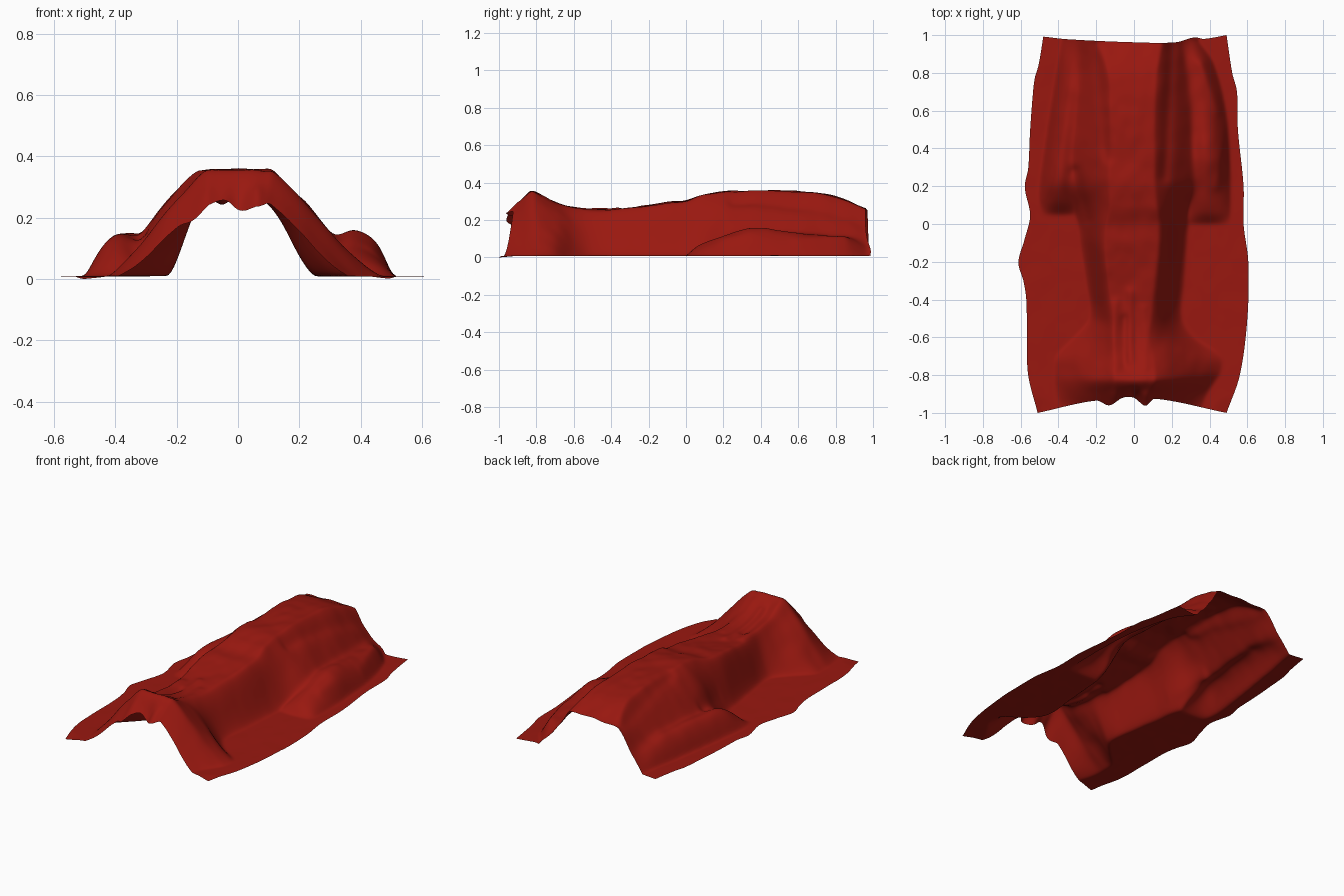
import bpy, bmesh, math
from mathutils import Vector, noise

if "Cube" in bpy.data.objects:
    bpy.data.objects.remove(bpy.data.objects["Cube"])


def curve(pts, t):
    """Smooth (Hermite) interpolation through (t, value...) points."""
    if t <= pts[0][0]:
        return pts[0][1:]
    if t >= pts[-1][0]:
        return pts[-1][1:]
    i = next(k for k in range(len(pts) - 1) if pts[k + 1][0] >= t)
    a, b = pts[i], pts[i + 1]
    p, n = pts[max(i - 1, 0)], pts[min(i + 2, len(pts) - 1)]
    d = b[0] - a[0]
    s = (t - a[0]) / d
    out = []
    for k in range(1, len(a)):
        m0 = (b[k] - p[k]) / (b[0] - p[0]) * d
        m1 = (n[k] - a[k]) / (n[0] - a[0]) * d
        out.append((2*s**3 - 3*s*s + 1)*a[k] + (s**3 - 2*s*s + s)*m0
                   + (3*s*s - 2*s**3)*b[k] + (s**3 - s*s)*m1)
    return out


# sheet outline: side edges by y, end edges by x
LEFT = [(-1, -.51), (-.8, -.56), (-.6, -.567), (-.4, -.57), (-.3, -.585), (-.2, -.612),
        (-.08, -.58), (.05, -.55), (.2, -.578), (.3, -.56), (.5, -.55), (.7, -.535),
        (.78, -.525), (.85, -.505), (1, -.48)]
RIGHT = [(-1, .49), (-.8, .56), (-.5, .60), (-.2, .605), (0, .58), (.2, .58),
         (.5, .55), (.7, .545), (.8, .52), (1, .49)]
FRONT = [(-.51, -1), (-.2, -.935), (-.13, -.96), (-.06, -.92), (0, -.92),
         (.06, -.962), (.11, -.925), (.49, -1)]
BACK = [(-.48, .992), (-.35, .978), (0, .962), (.22, .962), (.32, .988), (.37, .98), (.49, 1)]

# covered form by y: height, left crest, left foot, right crest, right foot
FORM = [(-.96, .205, .09, .39, .09, .36),
        (-.90, .270, .10, .41, .10, .385),
        (-.83, .348, .10, .42, .11, .43),
        (-.78, .325, .10, .42, .11, .46),
        (-.70, .277, .10, .41, .10, .455),
        (-.60, .253, .11, .31, .08, .32),
        (-.50, .242, .12, .23, .09, .255),
        (-.30, .252, .14, .25, .11, .265),
        (-.10, .284, .16, .28, .13, .28),
        (.00, .292, .15, .295, .13, .29),
        (.10, .328, .13, .34, .12, .32),
        (.25, .345, .13, .45, .11, .43),
        (.60, .344, .13, .42, .11, .42),
        (.80, .317, .14, .395, .12, .375),
        (.96, .250, .20, .375, .15, .32)]
# arm ridges by y: centre x, height, half width
ARM_L = [(.05, -.39, 0, .10), (.12, -.39, .065, .11), (.22, -.39, .125, .105),
         (.4, -.37, .14, .10), (.7, -.33, .13, .095), (.97, -.29, .07, .09)]
ARM_R = [(0, .38, 0, .12), (.06, .39, .05, .12), (.18, .385, .095, .125),
         (.35, .38, .148, .125), (.6, .36, .12, .125), (.85, .32, .10, .10), (.97, .27, .05, .07)]
# soft folds: x0, y0, x1, y1, width, height
FOLDS = [(-.10, -.42, -.12, -.78, .025, .012), (-.02, -.36, -.02, -.72, .020, .012),
         (.05, -.45, .06, -.76, .025, .010), (-.05, -.50, -.05, -.76, .020, -.012),
         (.06, -.97, .06, -.91, .028, .025), (0, -.97, 0, -.91, .030, -.03),
         (-.12, -.97, -.11, -.91, .030, .015),
         (-.20, .95, -.14, .35, .030, -.014), (.20, .95, .16, .25, .030, -.016),
         (-.31, .28, -.25, .02, .025, -.02),
         (.45, .60, .36, .85, .025, .015), (.44, .20, .50, .55, .025, .012)]


def smax(a, b, k=.06):
    h = max(k - abs(a - b), 0) / k
    return max(a, b) + h*h*min(k, a, b)*.25


def height(x, y):
    h, lt, lf, rt, rf = curve(FORM, y)
    top, foot = (lt, lf) if x < 0 else (rt, rf)
    s = min(max((foot - abs(x)) / (foot - top), 0), 1)
    # straight slopes over feet and torso, rounder along the legs
    lin = curve([(-.7, .7), (-.5, .45), (0, .45), (.2, .7)], y)[0]
    body = h * (lin*s + (1 - lin)*s*s*(3 - 2*s))
    arm = 0
    for ridge in (ARM_L, ARM_R):
        cx, ah, w = curve(ridge, y)
        t = abs(x - cx) / w
        if t < 1:
            arm = max(arm, ah * (1 - t*t))
    z = smax(body, arm) if arm > 0 else body
    lift = min(z / .12, 1)
    for x0, y0, x1, y1, w, a in FOLDS:
        d = Vector((x1 - x0, y1 - y0))
        q = Vector((x - x0, y - y0))
        t = min(max(q.dot(d) / d.length_squared, 0), 1)
        z += a * lift * math.exp(-((q - d*t).length / w)**2)
    # light cloth wrinkling
    n = noise.noise(Vector((x*7, y*6, 2.3))) + .5*noise.noise(Vector((x*15, y*12, 7.1)))
    z += n * (.002 + .007*lift)
    return max(z + .009, .006)


# draped sheet: grid fitted to the outline, lifted over the form
NX, NY = 130, 190
bm = bmesh.new()
rows = []
for j in range(NY + 1):
    v = j / NY
    row = []
    for i in range(NX + 1):
        u = i / NX
        y0 = 2*v - 1
        l, r = curve(LEFT, y0)[0], curve(RIGHT, y0)[0]
        x = l + (r - l)*u
        f, b = curve(FRONT, x)[0], curve(BACK, x)[0]
        y = f + (b - f)*v
        # front corners dip to the ground
        dip = min(math.hypot(abs(x) - .5, y + 1) / .08, 1)
        row.append(bm.verts.new((x, y, height(x, y) * dip)))
    rows.append(row)
for j in range(NY):
    for i in range(NX):
        bm.faces.new((rows[j][i], rows[j][i+1], rows[j+1][i+1], rows[j+1][i]))

# relax the cloth a little, inside the hem only
inner = [p for p in bm.verts if not p.is_boundary]
for _ in range(3):
    bmesh.ops.smooth_vert(bm, verts=inner, factor=.5,
                          use_axis_x=True, use_axis_y=True, use_axis_z=True)
low = min(p.co.z for p in bm.verts)
for p in bm.verts:
    p.co.z -= low
for f in bm.faces:
    f.smooth = True
mesh = bpy.data.meshes.new("draped_sheet")
bm.to_mesh(mesh)
bm.free()
sheet = bpy.data.objects.new("draped_sheet", mesh)
bpy.context.collection.objects.link(sheet)

mat = bpy.data.materials.new("red_cloth")
mat.diffuse_color = (.32, .009, .005, 1)
mat.use_nodes = True
mat.node_tree.nodes["Principled BSDF"].inputs["Base Color"].default_value = mat.diffuse_color
mesh.materials.append(mat)
